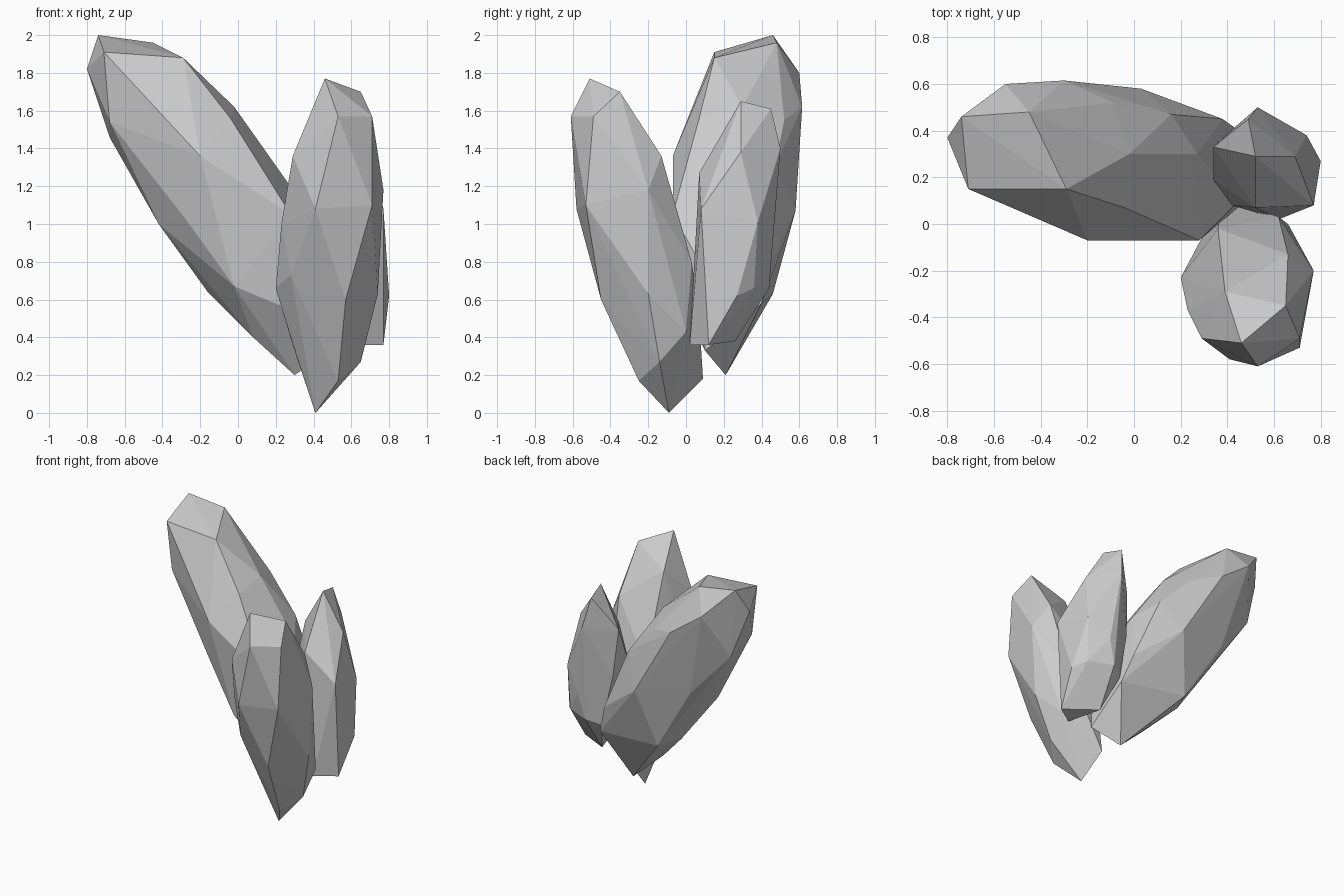
import bpy, bmesh


def crystal(name, corners):
    """Faceted convex crystal spanned by its corner points."""
    bm = bmesh.new()
    for c in corners:
        bm.verts.new(c)
    hull = bmesh.ops.convex_hull(bm, input=bm.verts)
    loose = {g for g in hull["geom_interior"] + hull["geom_unused"]
             if isinstance(g, bmesh.types.BMVert)}
    bmesh.ops.delete(bm, geom=list(loose), context='VERTS')
    bmesh.ops.recalc_face_normals(bm, faces=bm.faces)
    mesh = bpy.data.meshes.new(name)
    bm.to_mesh(mesh)
    bm.free()
    obj = bpy.data.objects.new(name, mesh)
    bpy.context.collection.objects.link(obj)
    return obj


# Tall crystal leaning to the left, from tip to base
crystal("leaning_crystal", [
    (-.74, .46, 2.0), (-.71, .15, 1.91), (-.8, .37, 1.82), (-.45, .48, 1.96),
    (-.29, .15, 1.88), (-.55, .60, 1.8), (-.3, .615, 1.62),
    (-.68, .17, 1.54), (-.68, .43, 1.46), (-.02, .30, 1.62), (-.09, .52, 1.55),
    (-.2, -.07, 1.36), (-.04, .07, 1.56), (.28, -.07, 1.05), (.16, .47, 1.3),
    (.27, .30, 1.21), (.03, .58, 1.07), (-.42, .21, 1.0), (-.385, .5, 1.13),
    (-.28, .04, 1.03), (-.02, -.02, .67), (-.16, .28, .64), (-.08, .46, .63),
    (.38, .45, .8), (.45, .40, .58), (.45, .1, .75), (.22, -.01, .57),
    (.08, .16, .4), (.48, .1, .33), (.3, .21, .2)])

# Upright crystal at the front
crystal("front_crystal", [
    (.46, -.51, 1.77), (.65, -.35, 1.70), (.53, -.61, 1.57), (.71, -.49, 1.57),
    (.39, -.29, 1.56), (.29, -.49, 1.36), (.66, -.13, 1.36), (.77, -.2, 1.18),
    (.41, -.58, 1.08), (.71, -.53, 1.1), (.23, -.37, 1.0), (.36, -.02, .95),
    (.62, .03, .8), (.28, -.37, .73), (.2, -.23, .66), (.74, -.2, .63),
    (.57, -.45, .6), (.52, .07, .5), (.66, 0, .43), (.29, -.14, .36),
    (.65, -.14, .27), (.53, -.25, .17), (.37, .09, .18), (.41, -.09, 0)])

# Small crystal at the back right
crystal("back_crystal", [
    (.52, .29, 1.65), (.49, .45, 1.61), (.53, .50, 1.40), (.69, .29, 1.38),
    (.34, .33, 1.36), (.52, .07, 1.27), (.74, .38, 1.01), (.34, .19, 1.02),
    (.37, .36, 1.0), (.77, .08, 1.08), (.42, .08, .95), (.6, .455, .85),
    (.73, .36, .66), (.55, .44, .66), (.8, .27, .62), (.45, .38, .62),
    (.53, .26, .38), (.77, .12, .36), (.62, .02, .36)])
